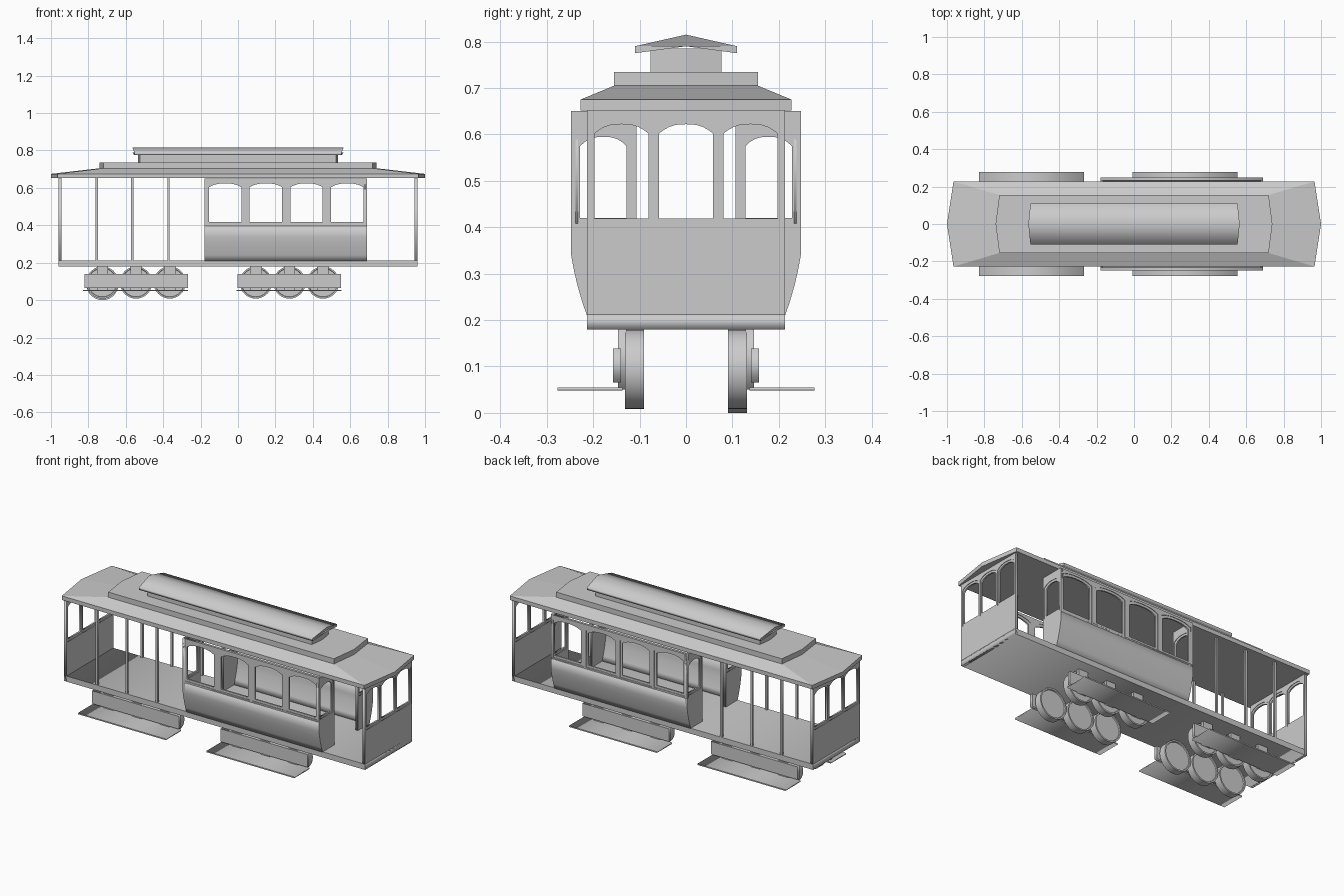
import bpy, bmesh
from mathutils import Matrix

if "Cube" in bpy.data.objects:
    bpy.data.objects.remove(bpy.data.objects["Cube"])

SIDE = Matrix(((1, 0, 0, 0), (0, 0, 1, 0), (0, 1, 0, 0), (0, 0, 0, 1)))   # (x, z) drawing, depth along y
END = Matrix(((0, 0, 1, 0), (1, 0, 0, 0), (0, 1, 0, 0), (0, 0, 0, 1)))    # (y, z) drawing, depth along x


def finish(name, bm):
    bmesh.ops.remove_doubles(bm, verts=bm.verts, dist=1e-5)
    bmesh.ops.recalc_face_normals(bm, faces=bm.faces)
    me = bpy.data.meshes.new(name)
    bm.to_mesh(me)
    bm.free()
    ob = bpy.data.objects.new(name, me)
    bpy.context.collection.objects.link(ob)
    return ob


def panel(name, loops, a, b, axes):
    """Filled outlines (first is the border, others are holes) extruded from a to b."""
    cu = bpy.data.curves.new(name, 'CURVE')
    cu.dimensions = '2D'
    cu.fill_mode = 'BOTH'
    cu.extrude = abs(b - a) / 2
    for pts in loops:
        sp = cu.splines.new('POLY')
        sp.points.add(len(pts) - 1)
        for p, (u, v) in zip(sp.points, pts):
            p.co = (u, v, 0, 1)
        sp.use_cyclic_u = True
    tmp = bpy.data.objects.new(name + "_outline", cu)
    bpy.context.collection.objects.link(tmp)
    me = bpy.data.meshes.new_from_object(tmp.evaluated_get(bpy.context.evaluated_depsgraph_get()))
    bpy.data.objects.remove(tmp)
    me.transform(axes @ Matrix.Translation((0, 0, (a + b) / 2)))
    bm = bmesh.new()
    bm.from_mesh(me)
    bpy.data.meshes.remove(me)
    return finish(name, bm)


def rect(u0, u1, v0, v1):
    return [(u0, v0), (u1, v0), (u1, v1), (u0, v1)]


def arch(u0, u1, v0, v1, rise=0.02):
    c, h = (u0 + u1) / 2, (u1 - u0) / 2
    top = [(c + h * t / 5, v1 - rise * abs(t / 5) ** 2.6) for t in range(5, -6, -1)]
    return [(u0, v0), (u1, v0)] + top


def box(name, x0, x1, y0, y1, z0, z1):
    return panel(name, [rect(x0, x1, z0, z1)], y0, y1, SIDE)


def tiers(name, rings):
    """Loft of plan hexagons: (x at middle, x at edge, y, z)."""
    bm = bmesh.new()
    rows = []
    for xm, xe, y, z in rings:
        plan = [(xm, 0), (xe, y), (-xe, y), (-xm, 0), (-xe, -y), (xe, -y)]
        rows.append([bm.verts.new((px, py, z)) for px, py in plan])
    for lo, hi in zip(rows, rows[1:]):
        for i in range(6):
            bm.faces.new((lo[i], lo[(i + 1) % 6], hi[(i + 1) % 6], hi[i]))
    bm.faces.new(rows[0])
    bm.faces.new(rows[-1])
    return finish(name, bm)


def wheel(name, x, y0, y1, z, r):
    bm = bmesh.new()
    m = Matrix.Translation((x, (y0 + y1) / 2, z)) @ Matrix.Rotation(1.5707963, 4, 'X')
    bmesh.ops.create_cone(bm, cap_ends=True, segments=32, radius1=r, radius2=r,
                          depth=abs(y1 - y0), matrix=m)
    caps = [f for f in bm.faces if len(f.verts) > 4]
    # recessed disc inside a thin rim
    bmesh.ops.inset_individual(bm, faces=caps, thickness=0.008)
    bmesh.ops.inset_individual(bm, faces=caps, thickness=0.002, depth=-0.006)
    ob = finish(name, bm)
    bpy.context.view_layer.objects.active = ob
    ob.select_set(True)
    bpy.ops.object.shade_smooth_by_angle()
    ob.select_set(False)


# Floor and roof
box("floor", -0.96, 0.96, -0.213, 0.213, 0.18, 0.212)
tiers("main_roof", [(1, 0.965, 0.2275, 0.652), (1, 0.965, 0.2275, 0.675),
                    (0.74, 0.72, 0.155, 0.705), (0.74, 0.72, 0.155, 0.735)])
tiers("roof_vent", [(0.535, 0.525, 0.077, 0.73), (0.535, 0.525, 0.077, 0.785)])
cap = panel("vent_cap", [[(-0.11, 0.775), (0, 0.79), (0.11, 0.775), (0.11, 0.79), (0, 0.815), (-0.11, 0.79)]],
            -0.565, 0.565, END)
for v in cap.data.vertices:
    v.co.x *= 1 - 0.02 * abs(v.co.y) / 0.11

# End walls with three arched windows each
for s, tag in ((-1, "left"), (1, "right")):
    holes = [arch(c - 0.065, c + 0.065, 0.405, 0.633) for c in (-0.139, 0, 0.139)]
    panel(tag + "_end_wall", [rect(-0.213, 0.213, 0.18, 0.655)] + holes, s * 0.945, s * 0.96, END)
    for i, c in enumerate((-0.139, 0, 0.139)):
        panel(f"{tag}_end_window_frame_{i}",
              [holes[i], arch(c - 0.058, c + 0.058, 0.419, 0.622)], s * 0.948, s * 0.957, END)

# Cabin sides, posts and running gear, repeated front and back
bulge = [(0.2475, 0.405), (0.2475, 0.34), (0.241, 0.305), (0.234, 0.275), (0.224, 0.24), (0.2135, 0.21)]
for s, tag in ((-1, "front"), (1, "back")):
    wins = [-0.167 + i * 0.2175 for i in range(4)]
    holes = [arch(w, w + 0.197, 0.405, 0.637) for w in wins]
    panel(tag + "_cabin_wall", [rect(-0.18, 0.69, 0.395, 0.65)] + holes, s * 0.233, s * 0.2475, SIDE)
    for i, w in enumerate(wins):
        panel(f"{tag}_cabin_window_frame_{i}",
              [holes[i], arch(w + 0.012, w + 0.185, 0.418, 0.624)], s * 0.236, s * 0.2445, SIDE)
    skirt = bulge + [(y - 0.013, z) for y, z in reversed(bulge)]
    panel(tag + "_cabin_skirt", [[(s * y, z) for y, z in skirt]], -0.18, 0.69, END)

    # Narrow cabin bulkheads with a window, leaving a central doorway
    outline = [(0.107, 0.65), (0.2475, 0.65)] + bulge + [(0.107, 0.21)]
    outer, inner = arch(0.116, 0.238, 0.408, 0.607), arch(0.128, 0.228, 0.42, 0.595)
    for x0, x1, end in ((-0.18, -0.166, "left"), (0.676, 0.69, "right")):
        panel(f"{tag}_{end}_bulkhead", [[(s * y, z) for y, z in l] for l in (outline, outer)], x0, x1, END)
        panel(f"{tag}_{end}_bulkhead_frame", [[(s * y, z) for y, z in l] for l in (outer, inner)],
              x0 + 0.003, x1 - 0.003, END)

    # Open platform posts
    for i, x in enumerate((-0.755, -0.565, -0.372)):
        box(f"{tag}_post_{i}", x - 0.006, x + 0.006, s * 0.199, s * 0.211, 0.21, 0.655)

    # Trucks: wheels, hangers, side frame and step board
    for cx, end in ((-0.545, "left"), (0.275, "right")):
        for i in range(3):
            x = cx + (i - 1) * 0.18
            low = s > 0 and cx < 0 and i == 0
            wheel(f"{tag}_{end}_wheel_{i}", x, s * 0.09, s * 0.131, 0.086 if low else 0.094, 0.086)
            box(f"{tag}_{end}_hanger_{i}", x - 0.03, x + 0.03, s * 0.128, s * 0.147, 0.05, 0.182)
        box(f"{tag}_{end}_truck_frame", cx - 0.277, cx + 0.277, s * 0.14, s * 0.157, 0.065, 0.139)
        box(f"{tag}_{end}_step_board", cx - 0.283, cx + 0.278, s * 0.137, s * 0.277, 0.048, 0.055)
